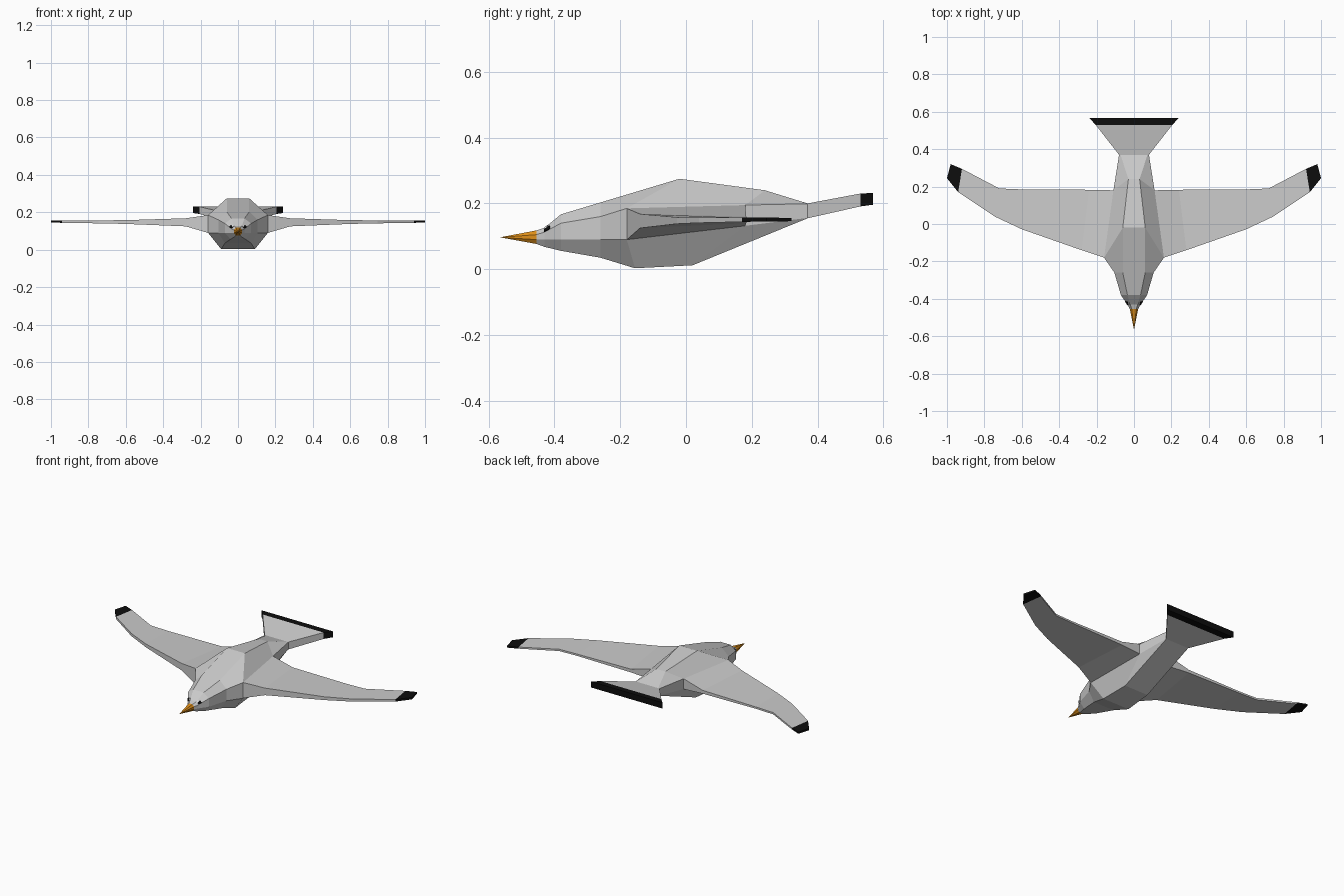
import bpy, bmesh
from mathutils import Vector

if "Cube" in bpy.data.objects:
    bpy.data.objects.remove(bpy.data.objects["Cube"])


def material(name, rgb):
    m = bpy.data.materials.new(name)
    m.diffuse_color = (*rgb, 1)
    m.use_nodes = True
    m.node_tree.nodes["Principled BSDF"].inputs["Base Color"].default_value = m.diffuse_color
    return m


GREY = material("feather grey", (0.6, 0.6, 0.6))
BLACK = material("black", (0.004, 0.004, 0.004))
WHITE = material("white", (0.9, 0.9, 0.9))
ORANGE = material("beak orange", (0.72, 0.27, 0.01))


def loft(name, rings, mats, caps=(True, True), black_from=None):
    """Skin a list of equal-length rings; segments from black_from on use material 1."""
    bm = bmesh.new()
    loops = [[bm.verts.new(p) for p in r] for r in rings]
    n = len(loops[0])
    for s in range(len(loops) - 1):
        for i in range(n):
            j = (i + 1) % n
            f = bm.faces.new((loops[s][i], loops[s][j], loops[s + 1][j], loops[s + 1][i]))
            f.material_index = int(black_from is not None and s >= black_from)
    if caps[0]:
        bm.faces.new(loops[0])
    if caps[1]:
        f = bm.faces.new(loops[-1])
        f.material_index = int(black_from is not None)
    bmesh.ops.remove_doubles(bm, verts=bm.verts, dist=1e-5)
    bmesh.ops.recalc_face_normals(bm, faces=bm.faces)
    me = bpy.data.meshes.new(name)
    bm.to_mesh(me)
    bm.free()
    for m in mats:
        me.materials.append(m)
    ob = bpy.data.objects.new(name, me)
    bpy.context.collection.objects.link(ob)
    return ob


def body_ring(top, upper, lower, bottom):
    """Mirror four (x, y, z) points into an eight-sided ring."""
    half = [top, upper, lower, bottom]
    return half + [(-x, y, z) for x, y, z in reversed(half)]


# Body: head to tail root
rings = [
    body_ring((.012, -.455, .118), (.022, -.455, .105), (.022, -.455, .09), (.012, -.455, .077)),
    body_ring((.02, -.43, .126), (.036, -.43, .113), (.036, -.43, .09), (.02, -.43, .068)),
    body_ring((.035, -.38, .167), (.07, -.38, .14), (.07, -.38, .09), (.04, -.38, .056)),
    body_ring((.06, -.26, .203), (.105, -.26, .16), (.105, -.26, .09), (.07, -.26, .035)),
    body_ring((.06, -.02, .275), (.16, -.18, .185), (.16, -.18, .09), (.09, -.155, .003)),
    body_ring((.03, .24, .24), (.11, .18, .195), (.11, .18, .132), (.08, .02, .012)),
    body_ring((.072, .37, .2), (.08, .37, .199), (.08, .37, .156), (.078, .37, .155)),
]
loft("body", rings, [GREY])

# Beak: eight-sided cone
base = rings[0]
beak_ring = [(x * 1.0, y, z) for x, y, z in base]
loft("beak", [beak_ring, [(0, -.565, .097)] * 8], [ORANGE], caps=(False, False))


# Tail fan with black end band
def tail_ring(y, w, zb, zt):
    return [(-w, y, zb), (w, y, zb), (w, y, zt), (-w, y, zt)]


loft("tail", [tail_ring(.37, .08, .155, .2), tail_ring(.53, .205, .191, .23),
              tail_ring(.568, .24, .196, .232)], [GREY, BLACK], (False, True), black_from=1)

# Wing stations: front (x, y, z low, z high), back (x, y, z low, z high)
stations = [
    ((.16, -.18, .09, .185), (.11, .18, .132, .195)),
    ((.28, -.14, .125, .168), (.24, .183, .14, .16)),
    ((.60, -.028, .138, .158), (.60, .185, .145, .156)),
    ((.745, .04, .141, .157), (.72, .19, .145, .156)),
    ((.94, .17, .144, .157), (.92, .295, .146, .156)),
    ((1.0, .245, .145, .157), (.98, .32, .146, .156)),
]
for side, label in ((1, "right"), (-1, "left")):
    wing = []
    for (fx, fy, f0, f1), (bx, by, b0, b1) in stations:
        wing.append([(side * fx, fy, f0), (side * fx, fy, f1),
                     (side * bx, by, b1), (side * bx, by, b0)])
    loft(label + "_wing", wing, [GREY, BLACK], (False, True), black_from=4)

    # Eye plates lying on the slanted cheek face
    a, b, c, d = [Vector(p) for p in (rings[1][0], rings[1][1], rings[2][1], rings[2][0])]
    normal = (c - a).cross(d - b).normalized()
    if normal.x < 0:
        normal = -normal

    def plate(name, u0, u1, v0, v1, mat):
        def at(u, v, h):
            p = a.lerp(b, u).lerp(d.lerp(c, u), v) + normal * h
            return (side * p.x, p.y, p.z)
        quad = ((u0, v0), (u1, v0), (u1, v1), (u0, v1))
        loft(name, [[at(u, v, h) for u, v in quad] for h in (-.003, .003)], [mat])

    plate(label + "_eye", .45, 1.0, .0, .32, BLACK)
    plate(label + "_eye_white", .1, .45, .0, .2, WHITE)
